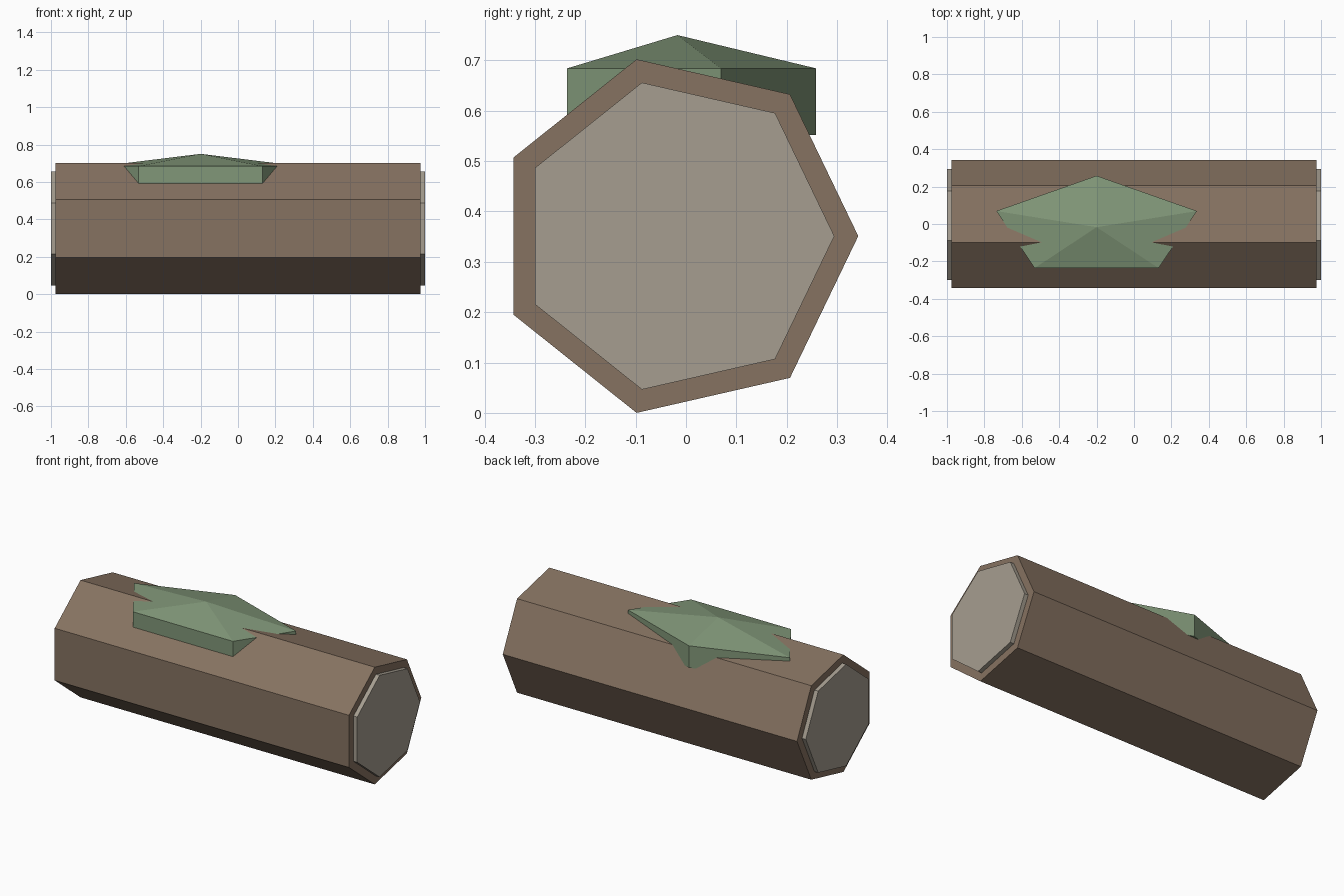
import bpy, bmesh
from math import sin, cos, tau, pi
from mathutils import Vector

if "Cube" in bpy.data.objects:
    bpy.data.objects.remove(bpy.data.objects["Cube"])


def material(name, rgb):
    m = bpy.data.materials.new(name)
    m.diffuse_color = (*rgb, 1)
    m.use_nodes = True
    m.node_tree.nodes["Principled BSDF"].inputs["Base Color"].default_value = m.diffuse_color
    return m


def loft(name, bottom, top, mat, apex=None):
    """Flat-faced solid between two rings, optionally with a pointed top."""
    bm = bmesh.new()
    a = [bm.verts.new(p) for p in bottom]
    b = [bm.verts.new(p) for p in top]
    n = len(a)
    bm.faces.new(a)
    for i in range(n):
        j = (i + 1) % n
        bm.faces.new((a[i], a[j], b[j], b[i]))
    if apex:
        tip = bm.verts.new(apex)
        for i in range(n):
            bm.faces.new((b[i], b[(i + 1) % n], tip))
    else:
        bm.faces.new(b)
    bmesh.ops.recalc_face_normals(bm, faces=bm.faces[:])
    me = bpy.data.meshes.new(name)
    bm.to_mesh(me)
    bm.free()
    me.materials.append(mat)
    ob = bpy.data.objects.new(name, me)
    bpy.context.collection.objects.link(ob)
    return ob


def heptagon(x, r):
    return [Vector((x, -0.018 + r * cos(tau * i / 7), 0.351 + r * sin(tau * i / 7)))
            for i in range(7)]


def pentagon(z):
    return [Vector((-0.2 + 0.564 * cos(pi / 2 + tau * i / 5),
                    -0.015 + 0.273 * sin(pi / 2 + tau * i / 5), z)) for i in range(5)]


bark = material("bark", (0.24, 0.17, 0.12))
wood = material("cut_wood", (0.38, 0.34, 0.28))
green = material("moss", (0.22, 0.31, 0.19))

# Seven-sided log
loft("log", heptagon(-0.975, 0.36), heptagon(0.975, 0.36), bark)

# Pale cut ends, standing slightly proud of the bark
for side, s in (("left", -1), ("right", 1)):
    loft(f"cut_end_{side}", heptagon(s * 0.95, 0.3125), heptagon(s, 0.3125), wood)

# Moss patch: squashed pentagonal block with a low peak, sunk into the log
loft("moss_patch", pentagon(0.552), pentagon(0.684), green, apex=(-0.2, -0.017, 0.75))
